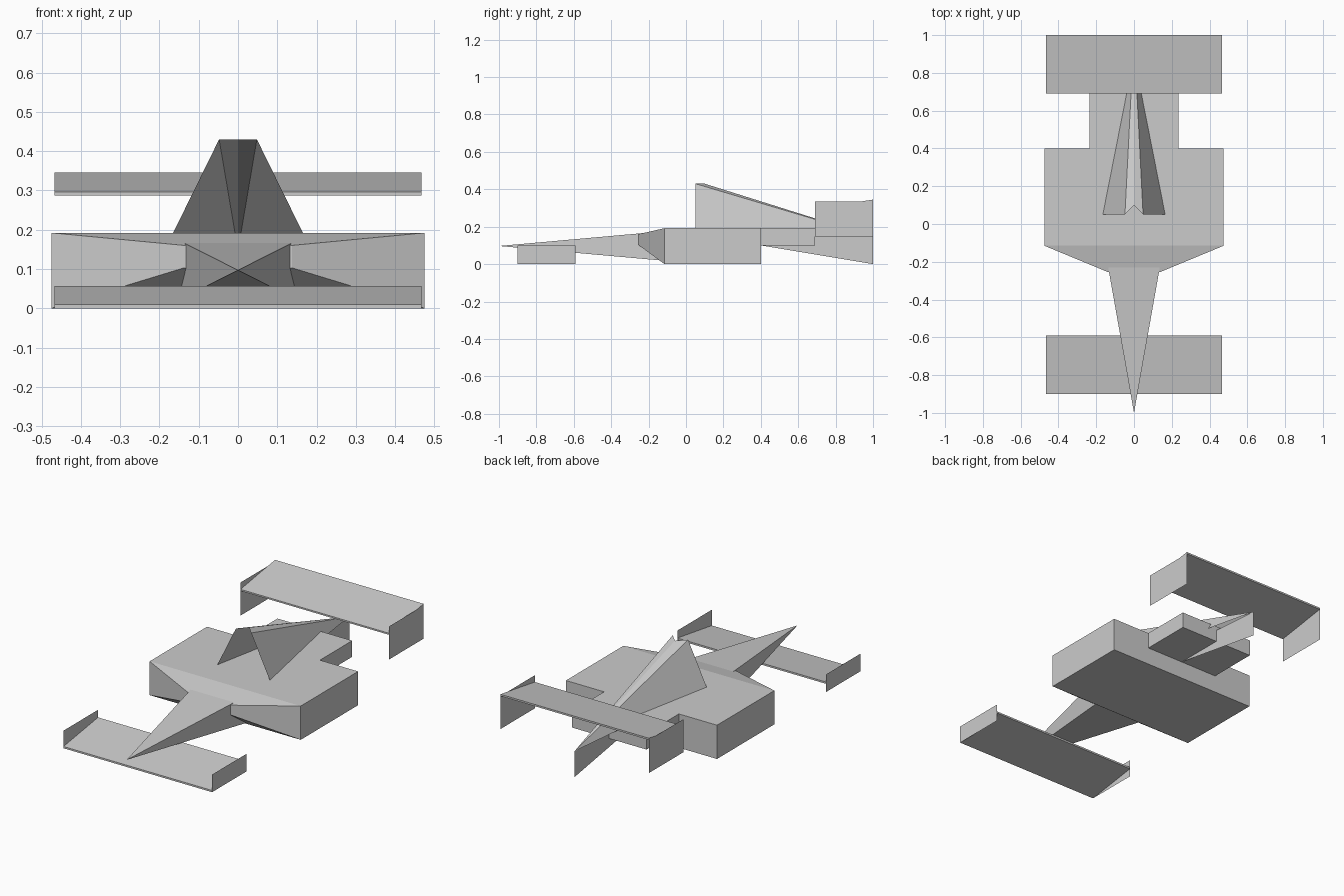
import bpy, bmesh

cube = bpy.data.objects.get("Cube")
if cube:
    bpy.data.objects.remove(cube, do_unlink=True)

# Single flat grey
grey = bpy.data.materials.new("light_grey")
grey.use_nodes = True
grey.diffuse_color = (0.6, 0.6, 0.6, 1)
grey.node_tree.nodes["Principled BSDF"].inputs["Base Color"].default_value = grey.diffuse_color


def finish(name, bm):
    bmesh.ops.remove_doubles(bm, verts=bm.verts, dist=1e-5)
    bmesh.ops.recalc_face_normals(bm, faces=bm.faces)
    mesh = bpy.data.meshes.new(name)
    bm.to_mesh(mesh)
    bm.free()
    mesh.materials.append(grey)
    obj = bpy.data.objects.new(name, mesh)
    bpy.context.collection.objects.link(obj)
    return obj


def loft(name, *sections):
    """Closed solid through rectangular sections (y, half width, bottom, top)."""
    bm = bmesh.new()
    rings = []
    for y, w, lo, hi in sections:
        corners = ((-w, lo), (w, lo), (w, hi), (-w, hi))
        rings.append([bm.verts.new((x, y, z)) for x, z in corners])
    for a, b in zip(rings, rings[1:]):
        for i in range(4):
            j = (i + 1) % 4
            bm.faces.new((a[i], a[j], b[j], b[i]))
    bm.faces.new(rings[0])
    bm.faces.new(rings[-1])
    return finish(name, bm)


def sheet(name, *polygons):
    """Thin skin made of flat polygons."""
    bm = bmesh.new()
    for poly in polygons:
        bm.faces.new([bm.verts.new(p) for p in poly])
    return finish(name, bm)


# Main hull: narrow chamfered front, wide side pods, slim tail
loft("main_hull", (-0.255, 0.137, 0.103, 0.16),
     (-0.115, 0.475, 0, 0.192), (0.4, 0.475, 0, 0.192))
loft("tail_block", (0.4, 0.235, 0.1, 0.192), (0.69, 0.235, 0.1, 0.192))

# Pointed nose running into the hull
loft("nose_cone", (-1, 0, 0.097, 0.097), (-0.115, 0.157, 0.018, 0.176))

# Sloping wing blades with upright end plates
span = 0.467
loft("front_wing", (-0.9, span, 0, 0.01), (-0.59, span, 0.047, 0.057))
loft("rear_wing", (0.69, span, 0.287, 0.296), (1, span, 0.335, 0.345))
for wing, y0, y1, lo, hi in (("front", -0.9, -0.59, 0, 0.1),
                             ("rear", 0.69, 1, 0.147, 0.335)):
    for side, x in (("left", span), ("right", -span)):
        sheet(f"{wing}_wing_{side}_end_plate",
              ((x, y0, lo), (x, y1, lo), (x, y1, hi), (x, y0, hi)))

# Open-fronted engine cowl tapering to a point at the back
apex, ridge = (0, 1, 0.147), (0, 0.1, 0.43)
panels = []
for s in (-1, 1):
    foot, shoulder = (s * 0.166, 0.05, 0.19), (s * 0.048, 0.05, 0.43)
    panels += [(foot, shoulder, apex), (shoulder, ridge, apex)]
sheet("engine_cowl", *panels)

# Centre fin under the tail
sheet("tail_fin", ((0, 0.4, 0.1), (0, 1, 0), apex, (0, 0.4, 0.19)))
